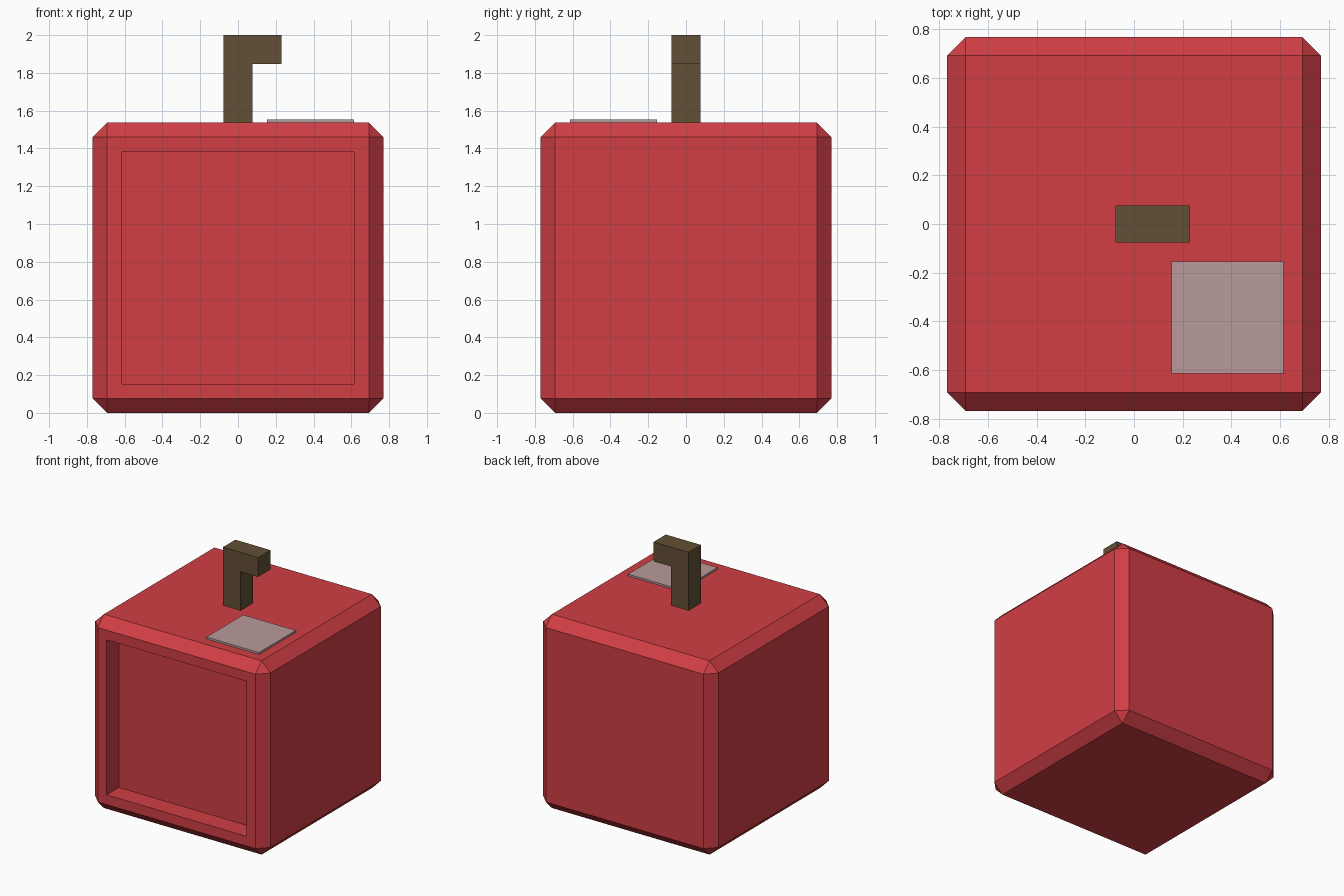
import bpy
import bmesh
from mathutils import Vector

default = bpy.data.objects.get("Cube")
if default:
    bpy.data.objects.remove(default, do_unlink=True)

U = 2 / 26           # grid unit: body is 20 units wide, stem adds 6 on top
HALF = 10 * U
TOP = 20 * U


def make_material(name, srgb):
    color = [((c / 255 + 0.055) / 1.055) ** 2.4 for c in srgb] + [1.0]
    mat = bpy.data.materials.new(name)
    mat.use_nodes = True
    mat.diffuse_color = color
    mat.node_tree.nodes["Principled BSDF"].inputs["Base Color"].default_value = color
    return mat


def finish(name, bm, mat):
    bmesh.ops.recalc_face_normals(bm, faces=bm.faces)
    mesh = bpy.data.meshes.new(name)
    bm.to_mesh(mesh)
    bm.free()
    mesh.materials.append(mat)
    obj = bpy.data.objects.new(name, mesh)
    bpy.context.collection.objects.link(obj)
    return obj


def box(size, center):
    bm = bmesh.new()
    bmesh.ops.create_cube(bm, size=1)
    bmesh.ops.scale(bm, vec=size, verts=bm.verts)
    bmesh.ops.translate(bm, vec=center, verts=bm.verts)
    return bm


red = make_material("apple red", (209, 62, 69))
brown = make_material("stem brown", (99, 79, 54))
pale = make_material("pale pink", (186, 155, 155))

# Body: chamfered cube with a recessed front panel
bm = box((TOP, TOP, TOP), (0, 0, HALF))
bmesh.ops.bevel(bm, geom=bm.edges[:], offset=U, segments=1, affect='EDGES')
bm.normal_update()
front = min(bm.faces, key=lambda f: f.calc_center_median().y)
bmesh.ops.inset_region(bm, faces=[front], thickness=U, use_even_offset=True)
panel = bmesh.ops.extrude_discrete_faces(bm, faces=[front])["faces"][0]
bmesh.ops.translate(bm, vec=(0, 2 * U, 0), verts=panel.verts)
finish("body", bm, red)

# Stem: hooked profile extruded along y
profile = [(-1, 0), (1, 0), (1, 4), (3, 4), (3, 6), (-1, 6)]
bm = bmesh.new()
face = bm.faces.new([bm.verts.new((x * U, -U, TOP + z * U)) for x, z in profile])
side = bmesh.ops.extrude_face_region(bm, geom=[face])["geom"]
bmesh.ops.translate(bm, vec=Vector((0, 2 * U, 0)),
                    verts=[v for v in side if isinstance(v, bmesh.types.BMVert)])
finish("stem", bm, brown)

# Highlight: thin square plate on the top
thick = 0.2 * U
finish("highlight_plate",
       box((6 * U, 6 * U, thick), (5 * U, -5 * U, TOP + thick / 2)), pale)
